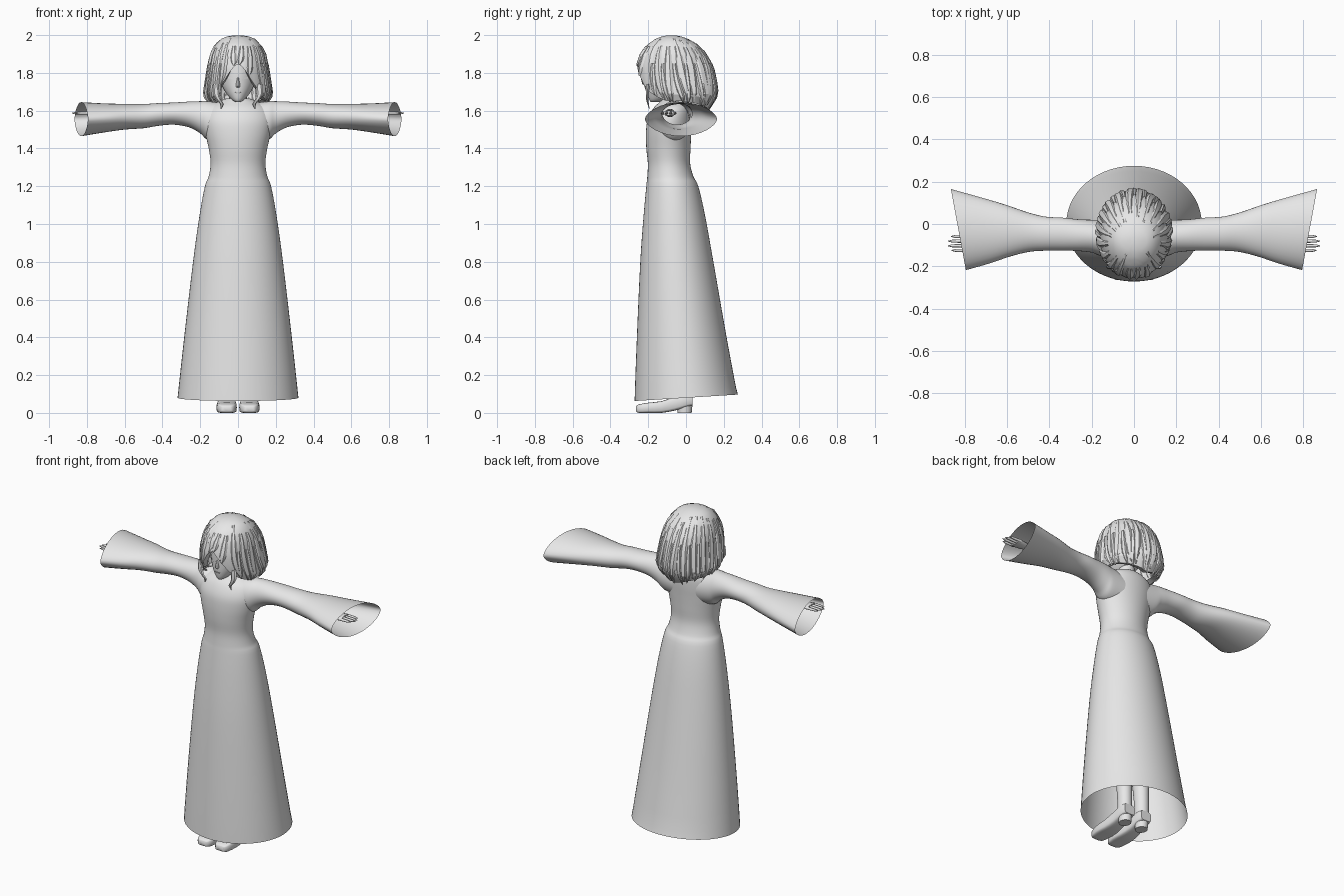
import bpy, bmesh, math, random
from math import sin, cos, pi, tau
from mathutils import Vector

random.seed(4)
if "Cube" in bpy.data.objects:
    bpy.data.objects.remove(bpy.data.objects["Cube"])

grey = bpy.data.materials.new("plain light grey")
grey.use_nodes = True
grey.diffuse_color = (0.8, 0.8, 0.8, 1)
grey.node_tree.nodes["Principled BSDF"].inputs["Base Color"].default_value = (0.8, 0.8, 0.8, 1)


def finish(name, bm, angle=50):
    bmesh.ops.recalc_face_normals(bm, faces=bm.faces)
    me = bpy.data.meshes.new(name)
    bm.to_mesh(me)
    bm.free()
    ob = bpy.data.objects.new(name, me)
    bpy.context.collection.objects.link(ob)
    me.materials.append(grey)
    bpy.ops.object.select_all(action='DESELECT')
    ob.select_set(True)
    bpy.context.view_layer.objects.active = ob
    bpy.ops.object.shade_smooth_by_angle(angle=math.radians(angle))
    return ob


def loft(name, rings, start=True, end=True, angle=50):
    """Skin closed rings of points, with optional end caps."""
    bm = bmesh.new()
    loops = [[bm.verts.new(p) for p in r] for r in rings]
    n = len(loops[0])
    for a, b in zip(loops, loops[1:]):
        for i in range(n):
            bm.faces.new((a[i], a[(i + 1) % n], b[(i + 1) % n], b[i]))
    if start:
        bm.faces.new(loops[0])
    if end:
        bm.faces.new(loops[-1])
    return finish(name, bm, angle)


def smooth_rows(rows, sub=4):
    """Spline through rows of numbers."""
    out = []
    for i in range(len(rows) - 1):
        p = [rows[max(0, min(len(rows) - 1, i + k))] for k in (-1, 0, 1, 2)]
        for s in range(sub):
            t = s / sub
            out.append([b + t / 2 * (c - a + t * (2 * a - 5 * b + 4 * c - d + t * (3 * (b - c) + d - a)))
                        for a, b, c, d in zip(*p)])
    return out + [list(rows[-1])]


def sample(table, v):
    """Linear lookup in a table sorted by its first column."""
    for a, b in zip(table, table[1:]):
        if v <= b[0]:
            t = max(0, (v - a[0]) / (b[0] - a[0]))
            return [p + (q - p) * t for p, q in zip(a[1:], b[1:])]
    return list(table[-1][1:])


def upright(rows, x=0, n=40, tilt=0):
    """Horizontal oval rings from rows of z, half width, front y, back y."""
    return [[(x + rx * cos(tau * i / n), (y0 + y1) / 2 + (y1 - y0) / 2 * sin(tau * i / n),
              z + (tilt * sin(tau * i / n) if k == 0 else 0)) for i in range(n)]
            for k, (z, rx, y0, y1) in enumerate(rows)]


# Long gown with an open hem
gown = [(.08, .32, -.272, .275), (.4, .285, -.26, .215), (.8, .238, -.242, .145),
        (1.05, .203, -.224, .1), (1.2, .175, -.21, .065), (1.25, .156, -.205, .04),
        (1.32, .145, -.202, .022), (1.4, .155, -.21, .024), (1.48, .173, -.212, .028),
        (1.55, .182, -.204, .032), (1.61, .165, -.175, .03), (1.645, .11, -.14, .015),
        (1.665, .06, -.12, -.01)]
loft("gown", upright(smooth_rows(gown), n=56, tilt=.017), start=False)
loft("neck", upright([(1.6, .05, -.12, -.02), (1.74, .045, -.12, -.02)], n=20))

# Head, narrowing to the chin
head = [(1.645, .012, -.185, -.14), (1.66, .035, -.195, -.1), (1.7, .068, -.203, -.02),
        (1.75, .092, -.205, .03), (1.81, .105, -.205, .06), (1.88, .1, -.195, .05),
        (1.94, .06, -.14, .0)]
loft("head", upright(smooth_rows(head), n=32))
nose = [(1.722, .008, -.21, -.19), (1.73, .012, -.22, -.19), (1.775, .005, -.208, -.19)]
loft("nose", upright(nose, n=8))
loft("mouth", upright([(1.692, .012, -.206, -.19), (1.698, .018, -.207, -.19)], n=10))

# Sleeves: x, front y, back y, low z, high z, slant of the cut, pinch of the edges
sleeve = [(.08, -.16, .02, 1.43, 1.64, 0, 1), (.16, -.15, .02, 1.445, 1.65, 0, 1),
          (.2, -.135, .02, 1.48, 1.65, 0, 1), (.26, -.128, .022, 1.512, 1.648, 0, 1),
          (.34, -.125, .03, 1.526, 1.643, 0, 1), (.42, -.126, .035, 1.52, 1.64, 0, 1),
          (.5, -.132, .055, 1.507, 1.635, .02, 1), (.6, -.155, .092, 1.5, 1.636, .08, 1),
          (.7, -.185, .125, 1.486, 1.638, .14, 1.1), (.83, -.218, .165, 1.465, 1.645, .185, 1.25)]


def oval_across(x, y0, y1, z0, z1, slant, pinch, side, n=32):
    ring = []
    for i in range(n):
        c, s = cos(tau * i / n), sin(tau * i / n)
        dy = (y1 - y0) / 2 * c
        dz = (z1 - z0) / 2 * math.copysign(abs(s) ** pinch, s)
        ring.append((side * (x + slant * dy), (y0 + y1) / 2 + dy, (z0 + z1) / 2 + dz))
    return ring


eye_line = [(-1, -.3), (-.5, .5), (.2, .8), (1, 0)]
shoe = [(-.265, .025, .008, .035), (-.25, .042, 0, .045), (-.2, .053, 0, .054),
        (-.13, .052, 0, .062), (-.06, .045, .012, .085), (0, .043, .03, .1), (.035, .035, .04, .1)]
leg = [(.06, .04, -.05, .035), (.2, .042, -.055, .035), (.45, .052, -.09, .03),
       (.6, .052, -.11, .01), (.9, .07, -.16, .0), (1.15, .075, -.18, .0)]
for side, label in ((1, "left"), (-1, "right")):
    loft(label + "_sleeve", [oval_across(*r, side) for r in smooth_rows(sleeve)], False, False)

    # Hand inside the sleeve
    hand = [(.55, -.11, -.06, 1.565, 1.61), (.7, -.11, -.07, 1.57, 1.605),
            (.74, -.125, -.055, 1.572, 1.602), (.8, -.132, -.05, 1.575, 1.6)]
    loft(label + "_hand", [oval_across(*r, 0, 1, side, 12) for r in smooth_rows(hand, 2)])
    for f, tip in enumerate((.862, .88, .878, .865)):
        y = -.125 + f * .022
        rows = [(.78, .009), (tip - .02, .007), (tip, .002)]
        loft(f"{label}_finger_{f + 1}",
             [oval_across(x, y - r, y + r, 1.587 - r, 1.587 + r, 0, 1, side, 8) for x, r in rows])

    # Eyelid line and brow plates
    for part, z, h in (("eyelid", 1.762, .006), ("brow", 1.796, .003)):
        bm = bmesh.new()
        up, low = ([bm.verts.new((side * (.045 + .025 * u), -.207 + .022 * (u + 1) / 2,
                                  z + .012 * v + d)) for u, v in eye_line] for d in (h, 0))
        for i in range(len(up) - 1):
            bm.faces.new((up[i], up[i + 1], low[i + 1], low[i]))
        finish(f"{label}_{part}", bm)

    # Shoe, heel and leg
    loft(label + "_shoe", [[(side * .06 + p[0], p[1], p[2]) for p in oval_across(0, 0, 0, 0, 0, 0, 1, 1, 1)] * 0 or
                           [(side * .06 + w * math.copysign(abs(cos(a)) ** .5, cos(a)), y,
                             (z0 + z1) / 2 + (z1 - z0) / 2 * math.copysign(abs(sin(a)) ** .4, sin(a)))
                            for a in (tau * i / 20 for i in range(20))]
                           for y, w, z0, z1 in smooth_rows(shoe, 2)])
    loft(label + "_heel", upright([(0, .034, -.045, .03), (.05, .038, -.05, .035)], side * .06, 16))
    loft(label + "_leg", upright(smooth_rows(leg), side * .062, 20))

# Bobbed hair: z, half width, front y, back y
bob = [(1.6, .12, -.16, .115), (1.64, .155, -.2, .145), (1.67, .178, -.225, .162),
       (1.7, .182, -.245, .168), (1.75, .174, -.26, .162), (1.83, .162, -.264, .145),
       (1.9, .148, -.243, .112), (1.95, .124, -.208, .065), (1.98, .092, -.165, .015),
       (1.995, .055, -.125, -.03), (2.0, .01, -.08, -.06)]
# Lower edge by angle from the front
edge = [(0, 1.845), (.14, 1.835), (.35, 1.785), (.6, 1.72), (.85, 1.675), (1.15, 1.65),
        (1.7, 1.65), (2.3, 1.63), (pi, 1.6)]


def on_bob(a, z, grow=1.0):
    rx, y0, y1 = sample(bob, z)
    return Vector((grow * rx * sin(a), (y0 + y1) / 2 - grow * (y1 - y0) / 2 * cos(a), z))


def edge_z(a):
    a = abs((a + pi) % tau - pi)
    return sample(edge, a)[0]


cols, steps = 60, 14
rings = []
for k in range(steps + 1):
    t = sin(pi / 2 * k / steps) if k < 4 else k / steps
    t = (k / steps) ** 1.5
    rings.append([on_bob(tau * i / cols, 1.999 + (edge_z(tau * i / cols) - 1.999) * t,
                         .97 + .02 * (i % 4) / 3 * t) for i in range(cols)])
# Tuck the lower edge inward
rings.append([Vector((p.x * .8, (p.y + .06) * .8 - .06, p.z + .012)) for p in rings[-1]])
loft("hair_cap", rings, True, False, 25)


def lock(name, a, z0, z1, width, twist):
    """Ridged tapered lock lying on the bob."""
    bm = bmesh.new()
    rows, n = [], 7
    for k in range(n + 1):
        t = k / n
        z, w = z0 + (z1 - z0) * t, width * (.55 + .8 * t) * (1 - t ** 4 * .85)
        mid = a + twist * t * t
        rows.append([bm.verts.new(on_bob(mid + w * u, z, g))
                     for u, g in ((-1, .96), (-.6, 1.005), (.3, 1.02), (1, .96))])
    for p, q in zip(rows, rows[1:]):
        for i in range(3):
            bm.faces.new((p[i], p[i + 1], q[i + 1], q[i]))
    bm.faces.new(rows[-1])
    finish(name, bm, 25)


count = 20
for i in range(count):
    a = tau * (i + .5) / count
    top = random.uniform(1.93, 1.985)
    bend = random.uniform(-.12, .12)
    lock(f"hair_lock_{i + 1}", a, top, edge_z(a + bend) + random.uniform(-.005, .02), .15, bend)
    if edge_z(a) < 1.7:
        lock(f"hair_under_lock_{i + 1}", a + .15, 1.85, edge_z(a) - .01, .1, -bend)

# Loose strands beside the face
strand = [(.11, -.2, 1.74, .02), (.115, -.205, 1.69, .018), (.1, -.205, 1.655, .012),
          (.085, -.2, 1.635, .01), (.09, -.195, 1.61, .003)]
for side, label in ((1, "left"), (-1, "right")):
    loft(label + "_face_strand",
         [[(side * (x + r * cos(tau * i / 6)), y + .5 * r * sin(tau * i / 6), z) for i in range(6)]
          for x, y, z, r in smooth_rows(strand, 2)], angle=25)
